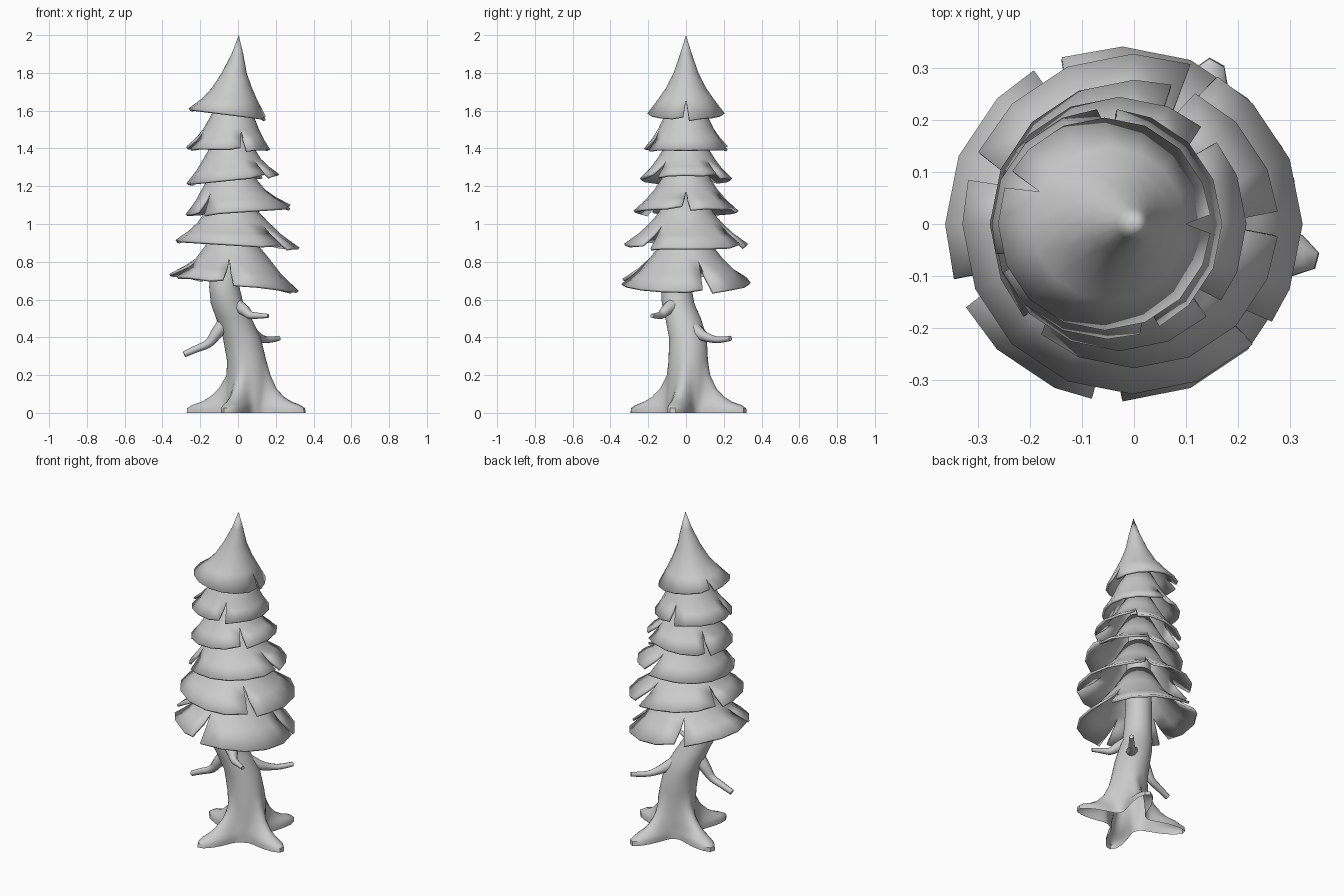
import bpy, bmesh
from math import sin, cos, pi, radians, exp

if "Cube" in bpy.data.objects:
    bpy.data.objects.remove(bpy.data.objects["Cube"])


def finish(name, bm, thickness=0):
    bmesh.ops.remove_doubles(bm, verts=bm.verts, dist=0.0003)
    bmesh.ops.recalc_face_normals(bm, faces=bm.faces)
    me = bpy.data.meshes.new(name)
    bm.to_mesh(me)
    bm.free()
    ob = bpy.data.objects.new(name, me)
    bpy.context.collection.objects.link(ob)
    if thickness:
        m = ob.modifiers.new("thickness", 'SOLIDIFY')
        m.thickness = thickness
        m.offset = -1
    bpy.ops.object.select_all(action='DESELECT')
    ob.select_set(True)
    bpy.context.view_layer.objects.active = ob
    bpy.ops.object.shade_smooth_by_angle(angle=radians(40))
    return ob


# Trunk: bent loft, open underneath, with four root lobes (angle, reach) at the foot
roots = [(-14, 0.205), (71, 0.22), (248, 0.21), (160, 0.23)]
# z, centre x, centre y, radius, root strength
levels = [(0, .05, .005, .113, 1.0), (.025, .05, .005, .113, .99),
          (.042, .05, .005, .113, .86), (.06, .05, .005, .113, .62),
          (.085, .05, .007, .113, .42), (.13, .052, .01, .11, .22),
          (.20, .055, .012, .107, .06), (.28, .045, .012, .104, 0),
          (.40, .02, .01, .1, 0), (.50, -.022, -.015, .094, 0),
          (.58, -.058, -.042, .086, 0), (.67, -.073, -.052, .08, 0),
          (.80, -.06, -.03, .075, 0), (1.0, -.04, -.01, .07, 0),
          (1.45, -.04, 0, .05, 0)]
N = 64


def trunk_radius(a, r, k):
    for ang, reach in roots:
        d = (a - radians(ang) + pi) % (2 * pi) - pi
        r += k * reach * exp(-(d / 0.31) ** 2)
    return r


bm = bmesh.new()
loops = []
for z, cx, cy, r, k in levels:
    ring = []
    for i in range(N):
        a = 2 * pi * i / N
        q = trunk_radius(a, r, k)
        ring.append(bm.verts.new((cx + q * cos(a), cy + q * sin(a), z)))
    loops.append(ring)
for lo, hi in zip(loops, loops[1:]):
    for i in range(N):
        j = (i + 1) % N
        bm.faces.new((lo[i], lo[j], hi[j], hi[i]))
bm.faces.new(loops[-1])
finish("trunk", bm)


# Bare branches: tapered round curves
def branch(name, pts):
    cu = bpy.data.curves.new(name, 'CURVE')
    cu.dimensions = '3D'
    cu.bevel_depth = 1
    cu.bevel_resolution = 2
    cu.use_fill_caps = True
    cu.resolution_u = 4
    sp = cu.splines.new('NURBS')
    sp.points.add(len(pts) - 1)
    for p, (x, y, z, r) in zip(sp.points, pts):
        p.co = (x, y, z, 1)
        p.radius = r
    sp.use_endpoint_u = True
    sp.order_u = 3
    bpy.context.collection.objects.link(bpy.data.objects.new(name, cu))


branch("left_branch", [(-.03, -.02, .52, .045), (-.11, -.03, .43, .034),
                       (-.15, -.035, .365, .022), (-.22, -.04, .34, .019), (-.285, -.045, .31, .016)])
branch("front_branch", [(-.03, -.05, .58, .045), (.03, -.10, .55, .032),
                        (.06, -.13, .515, .022), (.10, -.15, .515, .016), (.16, -.18, .513, .011)])
branch("back_branch", [(.03, .03, .45, .045), (.09, .08, .41, .03),
                       (.13, .14, .39, .02), (.17, .18, .385, .016), (.215, .235, .395, .014)])


# Foliage tiers: 16-sided flared skirts with torn V notches below the split ring
def tier(name, rings, notches, tilt, split):
    angs = [radians(22.5 * i) for i in range(16)]
    cut = set()
    for n in notches:
        i = round(n / 22.5) % 16
        angs[i] = radians(n)
        cut.add(i)
    bm = bmesh.new()
    last = len(rings) - 1
    grid = []
    for k, (z, r, cx) in enumerate(rings):
        t = max(0, (k - split) / (last - split))
        pairs = []
        for i, a in enumerate(angs):
            def vert(off, lift):
                b = a + off
                return bm.verts.new((cx + r * cos(b), r * sin(b),
                                     z + t * (tilt * cos(b) + lift)))
            if i in cut and t > 0:
                d = radians(5) * t
                pairs.append((vert(-d, 0.012), vert(d, -0.008)))
            else:
                v = vert(0, 0)
                pairs.append((v, v))
        grid.append(pairs)
    for up, lo in zip(grid, grid[1:]):
        for i in range(16):
            j = (i + 1) % 16
            bm.faces.new((up[i][1], lo[i][1], lo[j][0], up[j][0]))
    finish(name, bm, 0.014)


tier("tier_top", [(2.0, 0, .004), (1.9, .031, -.003), (1.8, .066, -.02), (1.72, .106, -.032),
                  (1.66, .148, -.048), (1.585, .205, -.057)], [0, 155], -.027, 4)
# rim z, rim radius, rim centre x, neck z, neck radius, notch angles, tilt
skirts = [(1.4, .222, -.052, 1.555, .122, [-68, 200, 90], -.005),
          (1.24, .245, -.028, 1.395, .122, [-42, 150, 45], .025),
          (1.07, .278, .0, 1.235, .132, [0, 225, 70], .02),
          (.895, .328, -.003, 1.06, .145, [-40, 160, 65], -.02),
          (.69, .342, -.022, .88, .145, [-95, 203, 20, 115], -.045)]
for n, (z, r, cx, nz, nr, notches, tilt) in enumerate(skirts):
    rings = [(nz + .12, nr - .065, -.035)]
    for down, out in ((0, 0), (.33, .25), (.66, .57), (1, 1)):
        rings.append((nz + down * (z - nz), nr + out * (r - nr), -.032 + out * (cx + .032)))
    tier("tier_%d" % (n + 2), rings, notches, tilt, 2)
